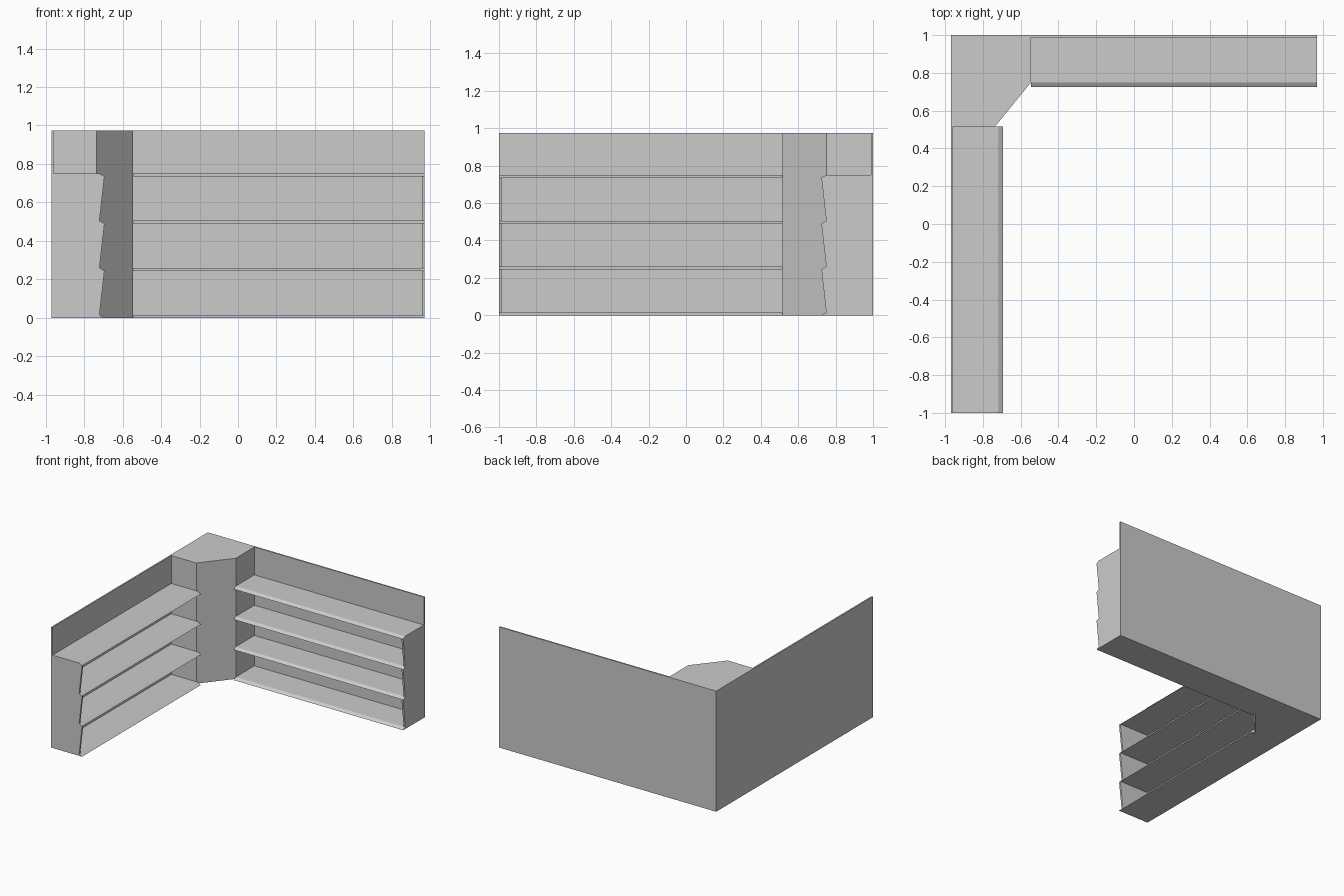
import bpy, bmesh

if "Cube" in bpy.data.objects:
    bpy.data.objects.remove(bpy.data.objects["Cube"])

HEIGHT, PITCH, SLAB, WALL = 0.975, 0.245, 0.015, 0.012
DEPTH, LIP = 0.25, 0.276          # shelf depth at the top edge and at the lip
TOPS = [SLAB + PITCH * i for i in range(4)]


def prism(name, lower, upper):
    """Closed prism between two matching outlines."""
    bm = bmesh.new()
    a = [bm.verts.new(p) for p in lower]
    b = [bm.verts.new(p) for p in upper]
    bm.faces.new(a)
    bm.faces.new(b)
    n = len(a)
    for i in range(n):
        bm.faces.new((a[i], a[(i + 1) % n], b[(i + 1) % n], b[i]))
    bmesh.ops.recalc_face_normals(bm, faces=bm.faces)
    mesh = bpy.data.meshes.new(name)
    bm.to_mesh(mesh)
    bm.free()
    obj = bpy.data.objects.new(name, mesh)
    bpy.context.collection.objects.link(obj)


def back_map(s, d, z):
    return (s, 1 - d, z)


def left_map(s, d, z):
    return (-0.97 + d, s, z)


def run(name, place, profile, s0, s1):
    """Extrude a (depth, height) profile along a wing."""
    prism(name, [place(s0, d, z) for d, z in profile],
          [place(s1, d, z) for d, z in profile])


def wing(side, place, inner, outer, wall_start):
    inward = SLAB if inner > outer else -SLAB
    # thin wall behind the shelves
    run(side + "_wall", place, [(0, 0), (WALL, 0), (WALL, HEIGHT), (0, HEIGHT)], wall_start, outer)
    # shelves with bevelled front lips
    for i, top in enumerate(TOPS):
        run(f"{side}_shelf_{i + 1}", place,
            [(WALL, top - SLAB), (LIP, top - SLAB), (DEPTH, top), (WALL, top)],
            inner, outer + inward)
    # end panel with sawtooth front edge
    saw = [(WALL, 0)]
    for top in TOPS:
        saw += [(LIP, top - SLAB), (DEPTH, top)]
    saw.append((WALL, TOPS[-1]))
    run(side + "_end_panel", place, saw, outer + inward, outer)


wing("back", back_map, -0.545, 0.97, -0.545)
wing("left", left_map, 0.517, -1.0, 0.517)

# solid corner block with diagonal face
corner = [(-0.97, 1), (-0.97, 0.517), (-0.735, 0.517), (-0.545, 0.75), (-0.545, 1)]
prism("corner_block", [(x, y, 0) for x, y in corner], [(x, y, HEIGHT) for x, y in corner])
